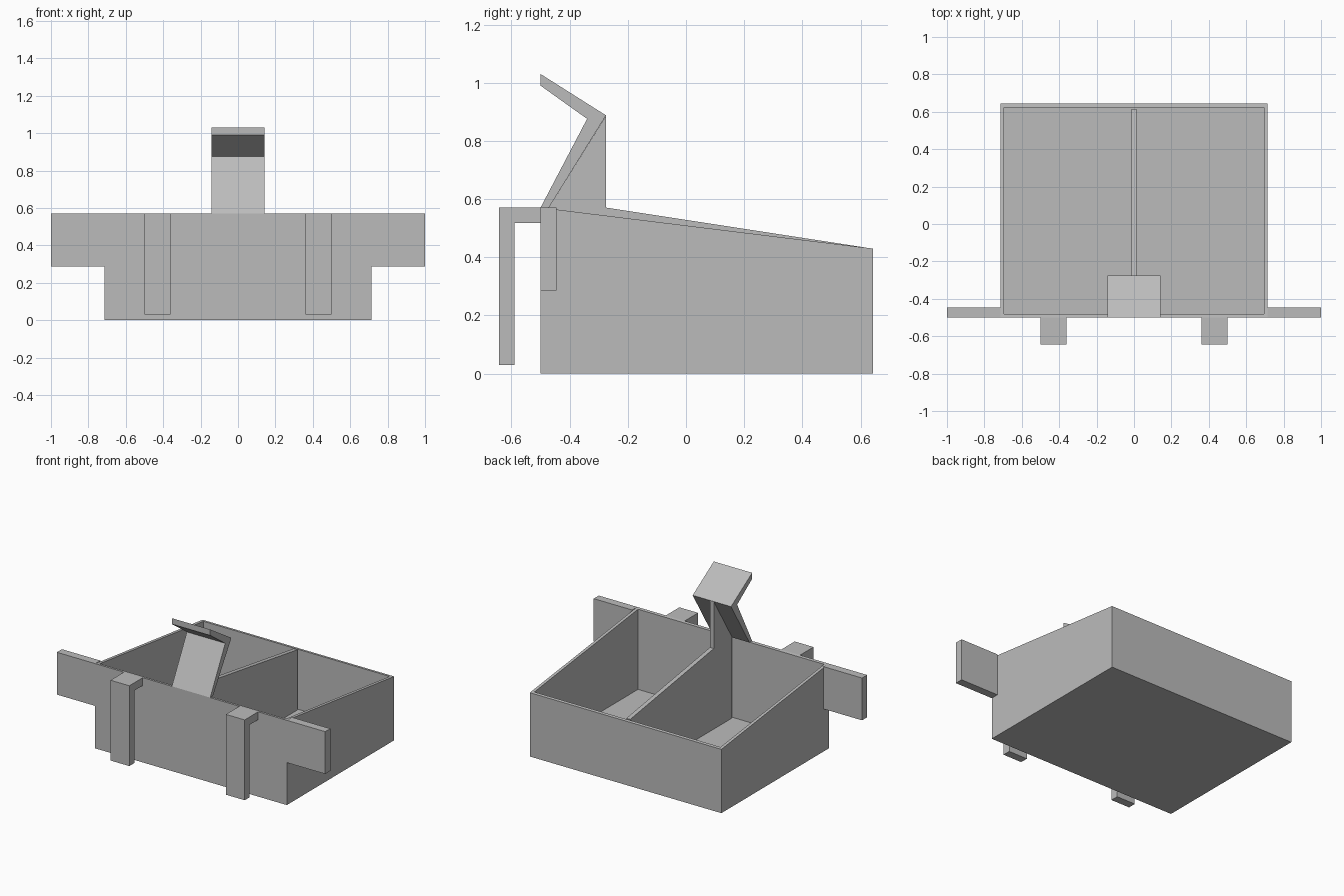
import bpy
import bmesh

cube = bpy.data.objects.get("Cube")
if cube:
    bpy.data.objects.remove(cube, do_unlink=True)

W = 0.0286            # wall thickness
FRONT, BACK = -0.5, 0.643
TOP, LOW = 0.571, 0.43
HALF = 0.714

grey = bpy.data.materials.new("plain grey")
grey.use_nodes = True
colour = (0.5, 0.5, 0.5, 1)
grey.diffuse_color = colour
grey.node_tree.nodes["Principled BSDF"].inputs["Base Color"].default_value = colour


def finish(name, bm):
    bmesh.ops.recalc_face_normals(bm, faces=bm.faces)
    mesh = bpy.data.meshes.new(name)
    bm.to_mesh(mesh)
    bm.free()
    mesh.materials.append(grey)
    obj = bpy.data.objects.new(name, mesh)
    bpy.context.collection.objects.link(obj)
    return obj


def prism(points, x0, x1):
    """Extrude a side profile of (y, z) points from x0 to x1."""
    bm = bmesh.new()
    face = bm.faces.new([bm.verts.new((x0, y, z)) for y, z in points])
    new = bmesh.ops.extrude_face_region(bm, geom=[face])["geom"]
    verts = [v for v in new if isinstance(v, bmesh.types.BMVert)]
    bmesh.ops.translate(bm, verts=verts, vec=(x1 - x0, 0, 0))
    bmesh.ops.recalc_face_normals(bm, faces=bm.faces)
    return bm


# Open tray with a sloping rim, hollowed from the top
tray = prism([(FRONT, 0), (BACK, 0), (BACK, LOW), (FRONT, TOP)], -HALF, HALF)
rim = max(tray.faces, key=lambda f: f.normal.z)
bmesh.ops.inset_region(tray, faces=[rim], thickness=W)
pocket = bmesh.ops.extrude_face_region(tray, geom=[rim])["geom"]
for v in pocket:
    if isinstance(v, bmesh.types.BMVert):
        v.co.z = W
if rim.is_valid:
    bmesh.ops.delete(tray, geom=[rim], context="FACES_ONLY")
finish("tray", tray)

# Central divider rising into a gusset behind the handle
finish("divider", prism([(FRONT + W, W), (BACK - W, W), (BACK - W, LOW + 0.004),
                         (-0.275, TOP), (-0.275, 0.887), (FRONT + W, TOP)],
                        -W / 2, W / 2))

# Bent handle plate
finish("handle", prism([(FRONT, TOP), (-0.34, 0.876), (FRONT, 0.99), (FRONT, 1.03),
                        (-0.275, 0.888), (FRONT + W, TOP)], -0.143, 0.143))

# Side wings and front hooks, one of each per side
for side, s in (("left", 1), ("right", -1)):
    finish(side + "_wing", prism([(FRONT, 0.286), (-0.446, 0.286),
                                  (-0.446, TOP), (FRONT, TOP)], s * HALF, s))
    finish(side + "_hook", prism([(FRONT, TOP), (-0.643, TOP), (-0.643, 0.03),
                                  (-0.589, 0.03), (-0.589, 0.518), (FRONT, 0.518)],
                                 s * 0.36, s * 0.5))
